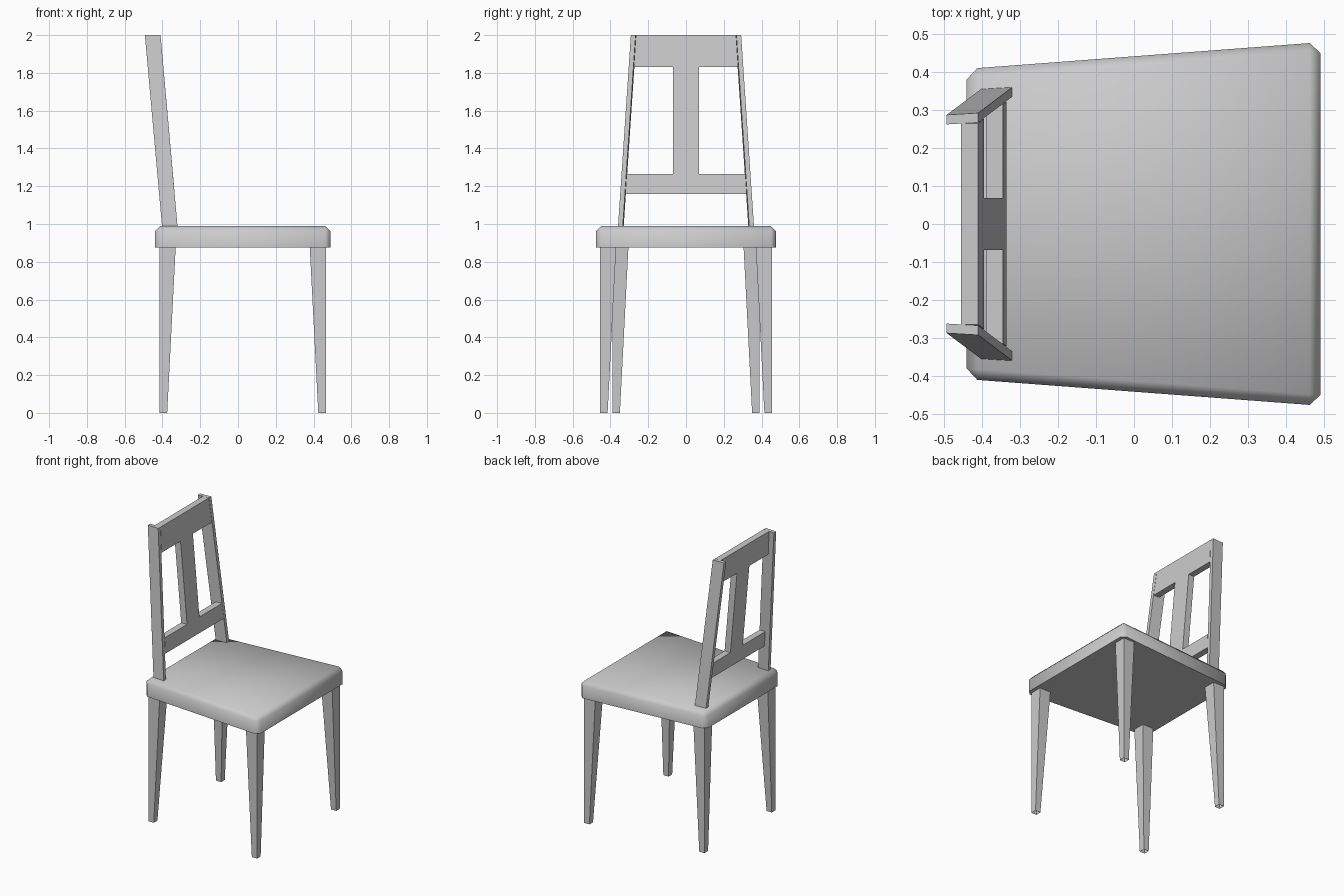
import bpy, bmesh, math

cube = bpy.data.objects.get("Cube")
if cube:
    bpy.data.objects.remove(cube)

grey = bpy.data.materials.new("plain_grey")
grey.use_nodes = True
COLOUR = (0.6, 0.6, 0.6, 1)
grey.diffuse_color = COLOUR
grey.node_tree.nodes["Principled BSDF"].inputs["Base Color"].default_value = COLOUR


def finish(name, bm):
    bmesh.ops.recalc_face_normals(bm, faces=bm.faces)
    mesh = bpy.data.meshes.new(name)
    bm.to_mesh(mesh)
    bm.free()
    mesh.materials.append(grey)
    obj = bpy.data.objects.new(name, mesh)
    bpy.context.collection.objects.link(obj)
    return obj


def loft(bottom, top, caps=True):
    """Join two matching outlines into a solid, or an open tube without caps."""
    bm = bmesh.new()
    low = [bm.verts.new(p) for p in bottom]
    high = [bm.verts.new(p) for p in top]
    n = len(low)
    for i in range(n):
        j = (i + 1) % n
        bm.faces.new((low[i], low[j], high[j], high[i]))
    if caps:
        bm.faces.new(low[::-1])
        bm.faces.new(high)
    return bm


def rect(x0, x1, y0, y1, z, skew=0):
    return [(x0, y0, z), (x1, y0 + skew, z), (x1, y1 + skew, z), (x0, y1, z)]


# Seat: tapered slab, bevelled on every edge except those underneath
def seat_outline(z):
    return [(-0.44, -0.408, z), (0.49, -0.478, z), (0.49, 0.478, z), (-0.44, 0.408, z)]


SEAT_TOP, SEAT_BASE = 0.99, 0.875
bm = loft(seat_outline(SEAT_BASE), seat_outline(SEAT_TOP))
edges = [e for e in bm.edges if max(v.co.z for v in e.verts) > SEAT_BASE + 0.01]
bmesh.ops.bevel(bm, geom=edges, offset=0.028, segments=1, affect='EDGES')
seat = finish("seat", bm)
bpy.context.view_layer.objects.active = seat
seat.select_set(True)
bpy.ops.object.shade_smooth_by_angle(angle=math.radians(65))
seat.select_set(False)

# Legs (tapering on their inner faces, open ended) and raked back posts
THICK, THIN = 0.085, 0.04
for side, s in (("left", 1), ("right", -1)):
    for end, x, d, y in (("front", 0.465, -1, 0.455), ("back", -0.415, 1, 0.39)):
        foot = rect(x, x + d * THIN, s * y, s * (y - THIN), 0)
        head = rect(x, x + d * THICK, s * y, s * (y - THICK), SEAT_BASE)
        finish(f"{end}_{side}_leg", loft(foot, head, caps=False))
    low = rect(-0.402, -0.32, s * 0.355, s * 0.33, SEAT_TOP - 0.005, s * 0.005)
    high = rect(-0.493, -0.41, s * 0.287, s * 0.262, 2, s * 0.005)
    finish(f"{side}_back_post", loft(low, high))


# Back panel: two rails joined by a central splat, leaning with the posts
def rake(z):
    return -0.32 - 0.09 * (z - SEAT_TOP) / 1.01


def reach(z):
    return 0.333 - 0.068 * (z - SEAT_TOP) / 1.01


heights = (1.16, 1.265, 1.265, 1.83, 1.83, 2)
half = [(reach(z), z) for z in heights]
half[2] = (0.068, heights[2])
half[3] = (0.068, heights[3])
outline = half + [(-y, z) for y, z in reversed(half)]
front = [(rake(z), y, z) for y, z in outline]
rear = [(x - 0.045, y, z) for x, y, z in front]
finish("back_panel", loft(rear, front))
